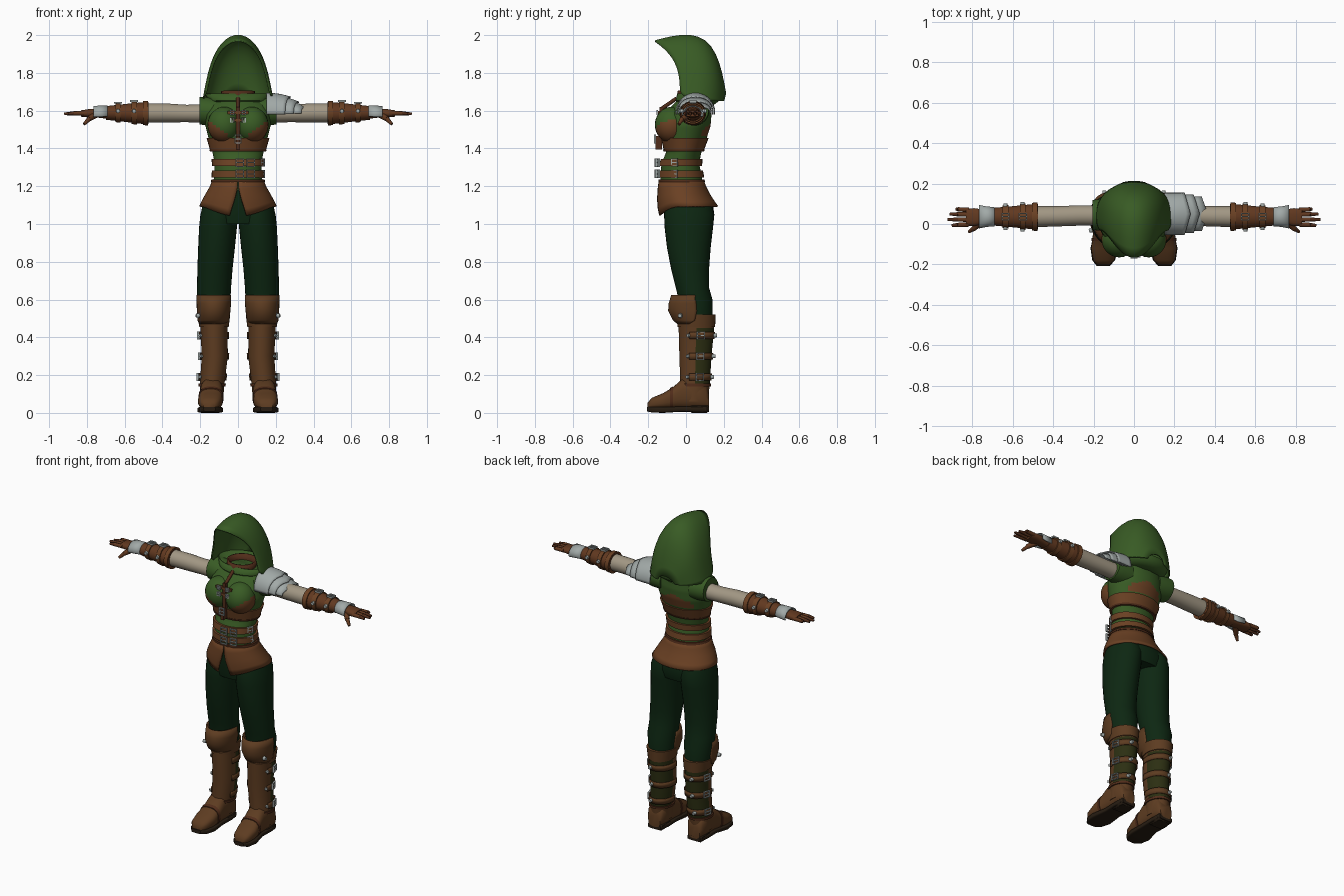
import bpy, bmesh
from math import sin, cos, pi, copysign
from mathutils import Vector, Matrix

if "Cube" in bpy.data.objects:
    bpy.data.objects.remove(bpy.data.objects["Cube"])


def material(name, rgb):
    m = bpy.data.materials.new(name)
    m.use_nodes = True
    m.diffuse_color = (*rgb, 1)
    m.node_tree.nodes["Principled BSDF"].inputs["Base Color"].default_value = (*rgb, 1)
    return m


GREEN = material("hood green", (.04, .105, .018))
TROUSER = material("trouser green", (.004, .02, .006))
BOOT = material("boot brown", (.11, .045, .015))
LEATHER = material("skirt leather", (.145, .052, .017))
GLOVE = material("glove brown", (.12, .04, .014))
STRAP = material("strap brown", (.08, .025, .01))
SLEEVE = material("sleeve beige", (.36, .31, .23))
SILVER = material("silver", (.36, .4, .39))
OLIVE = material("dark olive", (.025, .028, .006))
SOLE = material("sole dark", (.02, .012, .006))


def finish(name, bm, mats, mirror=False, thick=0, rule=None, bevel=0, subdiv=0):
    bmesh.ops.recalc_face_normals(bm, faces=bm.faces)
    if rule:
        for f in bm.faces:
            f.material_index = int(rule(f.calc_center_median(), f.normal))
    me = bpy.data.meshes.new(name)
    bm.to_mesh(me)
    bm.free()
    for m in (mats if isinstance(mats, tuple) else (mats,)):
        me.materials.append(m)
    me.shade_smooth()
    me.set_sharp_from_angle(angle=.8)
    ob = bpy.data.objects.new(name, me)
    bpy.context.collection.objects.link(ob)
    if subdiv:
        ob.modifiers.new("Smooth", 'SUBSURF').levels = subdiv
        ob.modifiers["Smooth"].render_levels = subdiv
    if thick:
        ob.modifiers.new("Thickness", 'SOLIDIFY').thickness = thick
    if bevel:
        ob.modifiers.new("Bevel", 'BEVEL').width = bevel
    if mirror:
        ob.modifiers.new("Mirror", 'MIRROR')
    return ob


def at(rings, h):
    """Section (h, centre, centre, radius, radius) interpolated at height h."""
    for a, b in zip(rings, rings[1:]):
        if h <= b[0]:
            t = (h - a[0]) / (b[0] - a[0])
            return tuple(p + (q - p) * t for p, q in zip(a, b))
    return rings[-1]


def grid(rows, closed):
    bm = bmesh.new()
    vs = [[bm.verts.new(p) for p in r] for r in rows]
    n = len(rows[0])
    for a, b in zip(vs, vs[1:]):
        for i in range(n if closed else n - 1):
            j = (i + 1) % n
            bm.faces.new((a[i], a[j], b[j], b[i]))
    return bm, vs


def loft(name, mats, rings, axis='z', n=32, gap=0, start=-pi / 2, power=1, steps=0,
         cap=True, shape=None, **kw):
    """Elliptical sections along an axis; gap (per ring) opens the section at angle start."""
    if steps:
        lo, hi = rings[0][0], rings[-1][0]
        rings = [at(rings, lo + (hi - lo) * i / steps) for i in range(steps + 1)]
    rows = []
    for k, (h, a, b, ra, rb) in enumerate(rings):
        g = gap[k] if isinstance(gap, tuple) else gap
        row = []
        for i in range(n):
            t = start + g + (2 * pi - 2 * g) * i / (n - 1 if gap else n)
            u, v = (copysign(abs(w) ** power, w) for w in (cos(t), sin(t)))
            u, v = a + ra * u, b + rb * v
            p = {'z': (u, v, h), 'x': (h, u, v), 'y': (u, h, v)}[axis]
            row.append(shape(p, t, k) if shape else p)
        rows.append(row)
    bm, vs = grid(rows, not gap)
    if cap and not gap:
        bm.faces.new(vs[0])
        bm.faces.new(vs[-1])
    return finish(name, bm, mats, **kw)


def band(name, mats, rings, lo, hi, grow, **kw):
    """Strap that hugs a lofted part."""
    secs = [at(rings, h) for h in (lo, hi)]
    return loft(name, mats, [(h, a, b, ra + grow, rb + grow) for h, a, b, ra, rb in secs], **kw)


def tube(name, mat, p, q, r0, r1, **kw):
    p, q = Vector(p), Vector(q)
    bm = bmesh.new()
    m = Matrix.Translation((p + q) / 2) @ (q - p).to_track_quat('Z', 'Y').to_matrix().to_4x4()
    bmesh.ops.create_cone(bm, cap_ends=True, segments=10, radius1=r0, radius2=r1,
                          depth=(q - p).length, matrix=m)
    return finish(name, bm, mat, **kw)


def box(name, mat, loc, size, **kw):
    bm = bmesh.new()
    bmesh.ops.create_cube(bm, size=1, matrix=Matrix.Translation(loc) @ Matrix.Diagonal((*size, 1)))
    return finish(name, bm, mat, **kw)


def buckle(name, loc, facing, w=.018, h=.018, bar=.005, **kw):
    """Square metal frame with a prong."""
    q = Vector(facing).to_track_quat('Z', 'Y').to_matrix().to_4x4()
    outer = [(-w, -h), (w, -h), (w, h), (-w, h)]
    bm = bmesh.new()
    for (x0, y0), (x1, y1) in list(zip(outer, outer[1:] + outer[:1])) + [((-w, 0), (w, 0))]:
        m = (Matrix.Translation(loc) @ q @ Matrix.Translation(((x0 + x1) / 2, (y0 + y1) / 2, 0))
             @ Matrix.Diagonal((abs(x1 - x0) + bar, abs(y1 - y0) + bar, .01, 1)))
        bmesh.ops.create_cube(bm, size=1, matrix=m)
    return finish(name, bm, SILVER, **kw)


# Hood: arches from the brim over the crown to the nape
arches = [(-.165, 1.965, -.03, 1.69, .165, 3), (-.07, 1.99, 0, 1.67, .178, 2),
          (.02, 2, .03, 1.655, .18, 1.5), (.1, 1.975, .08, 1.65, .18, 1),
          (.155, 1.9, .125, 1.65, .16, 1), (.185, 1.8, .165, 1.65, .125, 1),
          (.205, 1.69, .195, 1.65, .06, 1)]
rows = []
for cy, cz, fy, fz, w, bend in arches:
    row = []
    for i in range(25):
        a = pi * i / 24
        s = sin(a)
        x = copysign(w * (1 - .35 * s) * max(0, 1 - s ** 4) ** .5, cos(a))
        row.append((x, fy + (cy - fy) * s ** bend, fz + (cz - fz) * s))
    rows.append(row)
finish("hood", grid(rows, False)[0], GREEN, thick=-.008, subdiv=1)
loft("hood_mantle", GREEN, [(1.625, 0, .05, .09, .08), (1.655, 0, .06, .15, .11),
                            (1.69, 0, .075, .168, .115)], cap=False, thick=.006)
loft("neck_collar", STRAP, [(1.6, 0, .035, .08, .08), (1.67, 0, .035, .076, .076),
                            (1.705, 0, .045, .08, .078)], cap=False, thick=.01)

# Tunic with a back patch
torso = [(1.18, 0, -.015, .14, .115), (1.24, 0, -.025, .128, .11), (1.32, 0, -.03, .123, .1),
         (1.38, 0, -.012, .135, .093), (1.45, 0, -.007, .155, .115), (1.52, 0, .002, .172, .128),
         (1.58, 0, .008, .172, .127), (1.63, 0, .03, .155, .1), (1.67, 0, .04, .09, .07)]
loft("tunic", (GREEN, LEATHER), torso, steps=48, n=48,
     rule=lambda c, n: c.y > .07 and abs(c.x) < .11 and 1.47 < c.z < 1.55 - abs(c.x) * .4)
bm = bmesh.new()
bmesh.ops.create_uvsphere(bm, u_segments=24, v_segments=20, radius=1,
                          matrix=Matrix.Translation((.073, -.075, 1.525)) @ Matrix.Diagonal((.088, .09, .095, 1)))
finish("tunic_chest", bm, (GREEN, LEATHER), mirror=True,
       rule=lambda c, n: c.x > .05 and c.z < 1.43 + c.x * .75)
loft("tunic_sleeves", GREEN, [(.1, .04, 1.59, .08, .07), (.17, .045, 1.597, .078, .075),
                              (.205, .045, 1.6, .074, .072)], 'x', mirror=True)

# Sash, belts and metalwork
band("chest_sash", LEATHER, torso, 1.385, 1.455, .01)
band("sash_trim", STRAP, torso, 1.385, 1.395, .013)
for z in (1.325, 1.265):
    band("waist_belt", LEATHER, torso, z - .018, z + .018, .013)
    for x in (.01, .068):
        buckle("belt_buckle", (x, -.16 if x < .05 else -.145, z), (x * 2, -1, 0), .02, .02)
    buckle("side_buckle", (.128, -.06, z), (1, -.6, 0), .016, .018)
buckle("sash_buckle", (0, -.165, 1.45), (0, -1, 0), .016, .02)
box("sash_tongue", STRAP, (0, -.145, 1.43), (.02, .035, .07))
box("lacing_strip", STRAP, (0, -.131, 1.54), (.02, .02, .16))
tube("lacing_top", STRAP, (0, -.13, 1.61), (0, -.05, 1.665), .01, .01)
for z in (1.59, 1.55):
    box("chest_clasp_strap", LEATHER, (0, -.14, z), (.11, .014, .014))
    buckle("chest_clasps", (.03, -.152, z), (0, -1, 0), .01, .01, mirror=True)


# Flared leather skirt, split at the front
def skirt_hem(p, t, k):
    return (p[0], p[1], p[2] - .055 * (k / 4) * max(0, -sin(t)) ** 3)


loft("skirt", LEATHER, [(1.235, 0, -.025, .136, .119), (1.2, 0, -.022, .148, .128),
                        (1.16, 0, -.014, .172, .14), (1.12, 0, 0, .193, .152),
                        (1.095, 0, .012, .205, .158)],
     n=49, gap=(.02, .03, .1, .18, .22), thick=.01, shape=skirt_hem)
band("skirt_waistband", STRAP, torso, 1.222, 1.236, .012)

# Trousers
loft("trouser_hips", TROUSER, [(1.0, 0, .015, .19, .12), (1.05, 0, .017, .197, .133),
                               (1.12, 0, .01, .185, .13), (1.2, 0, -.015, .14, .11)])
loft("trouser_legs", TROUSER, [(.5, .128, .055, .078, .085), (.6, .129, .05, .089, .09),
                               (.66, .127, .035, .09, .088), (.76, .122, .022, .093, .1),
                               (.87, .114, .015, .097, .115), (.98, .106, .015, .1, .128),
                               (1.05, .1, .017, .099, .133), (1.1, .096, .015, .09, .12)], mirror=True)

# Boots: shafts, straps, knee flaps, feet and soles
shaft = [(.06, .14, .04, .06, .075), (.15, .137, .048, .065, .078), (.3, .123, .05, .069, .085),
         (.45, .127, .055, .072, .094), (.52, .128, .056, .082, .096)]
loft("boot_shafts", (BOOT, OLIVE), shaft, n=40, mirror=True,
     rule=lambda c, n: c.y > .055 and .15 < c.z < .45)
band("boot_cuffs", BOOT, shaft, .455, .522, .005, mirror=True)
band("boot_ankle_bands", STRAP, shaft, .14, .155, .007, mirror=True)
for z in (.41, .3, .19):
    h, cx, cy, rx, ry = at(shaft, z)
    band("boot_straps", BOOT, shaft, z - .018, z + .018, .008, gap=1.2, thick=.004, mirror=True)
    buckle("boot_buckles", (cx + rx + .008, cy + .025, z), (1, .3, 0), .02, .018, mirror=True)
    tube("boot_studs", SILVER, (cx + .02, cy + ry, z), (cx + .02, cy + ry + .02, z), .012, .009, mirror=True)
    tube("boot_side_studs", SILVER, (cx + rx, cy - .04, z), (cx + rx + .006, cy - .045, z), .01, .008, mirror=True)
loft("knee_flaps", BOOT, [(.47, .132, .045, .077, .09), (.49, .131, .04, .084, .11),
                          (.54, .129, .03, .089, .125), (.58, .128, .028, .091, .12),
                          (.625, .128, .03, .091, .108)],
     start=pi / 2, gap=(1.9, 1.5, 1.35, 1.35, 1.4), thick=.009, mirror=True)
tube("knee_studs", SILVER, (.205, -.03, .515), (.222, -.034, .515), .013, .01, mirror=True)
loft("boot_feet", BOOT, [(y, cx, (top + .02) / 2, w, (top - .02) / 2) for y, cx, top, w in (
    (-.203, .152, .055, .03), (-.18, .15, .08, .052), (-.12, .147, .105, .065), (-.07, .143, .135, .062),
    (-.02, .14, .18, .06), (.06, .14, .18, .06), (.105, .14, .15, .054), (.122, .14, .1, .042))],
    'y', power=.75, mirror=True)
loft("boot_soles", SOLE, [(-.207, .152, .02, .032, .012), (-.18, .15, .018, .056, .016),
                          (-.12, .147, .016, .068, .016), (-.03, .14, .02, .055, .014),
                          (.06, .14, .02, .058, .014), (.122, .14, .02, .045, .014)],
     'y', power=.4, mirror=True)
box("boot_heels", SOLE, (.14, .07, .022), (.1, .1, .044), bevel=.01, mirror=True)
loft("instep_straps", STRAP, [(-.085, .144, .075, .066, .056), (-.068, .143, .08, .066, .06)],
     'y', power=.75, mirror=True)

# Arms and bracers
loft("arm_sleeves", SLEEVE, [(.16, .042, 1.585, .05, .05), (.27, .042, 1.585, .05, .046),
                             (.38, .038, 1.588, .05, .05), (.5, .036, 1.588, .052, .05)], 'x', mirror=True)
bracer = [(.475, .036, 1.587, .064, .058), (.52, .036, 1.587, .06, .056),
          (.6, .036, 1.588, .052, .047), (.7, .036, 1.588, .043, .036)]
loft("bracers", GLOVE, bracer, 'x', mirror=True)
for x in (.49, .55, .635):
    band("bracer_straps", LEATHER, bracer, x - .014, x + .014, .007, axis='x', mirror=True)
for x in (.55, .635):
    h, cy, cz, ry, rz = at(bracer, x)
    buckle("bracer_top_buckles", (x, cy, cz + rz + .011), (0, 0, 1), .018, .016, mirror=True)
    for side in (-1, 1):
        tube("bracer_side_studs", SILVER, (x, cy + side * ry, cz + .01),
             (x, cy + side * (ry + .016), cz + .01), .012, .01, mirror=True)
loft("wrist_plates", SILVER, [(.69, .036, 1.585, .048, .042), (.725, .036, 1.583, .05, .044),
                              (.765, .036, 1.583, .058, .042)], 'x', gap=1.2, thick=.006, mirror=True)

# Gloved hands
loft("glove_palms", GLOVE, [(.69, .036, 1.587, .036, .03), (.74, .036, 1.587, .035, .024),
                            (.79, .034, 1.586, .044, .022), (.83, .034, 1.585, .042, .017)],
     'x', n=20, power=.8, mirror=True)
for y, tip, reach in ((.07, .075, .88), (.047, .049, .91), (.022, .022, .92), (-.002, -.007, .9)):
    mid = (.87, (y + tip) / 2, 1.586)
    tube("glove_fingers", GLOVE, (.815, y, 1.586), mid, .012, .011, mirror=True)
    tube("glove_fingertips", STRAP, mid, (reach, tip, 1.583), .011, .007, mirror=True)
tube("glove_thumb_bases", GLOVE, (.755, .015, 1.578), (.79, -.022, 1.555), .018, .014, mirror=True)
tube("glove_thumbs", GLOVE, (.787, -.02, 1.557), (.815, -.038, 1.528), .013, .008, mirror=True)

# Layered pauldron on the left shoulder only
for k, (x0, x1, lift) in enumerate(((.15, .25, .02), (.17, .295, .01), (.19, .335, 0))):
    rows = []
    for i in range(7):
        u = i / 6
        row = []
        for j in range(21):
            a = -.1 + (pi + .2) * j / 20
            x = x0 + (x1 - x0) * u + u * .03 * (1 - abs(cos(a)))
            drop = .05 * ((x - .15) / .2) ** 2
            row.append((x, .05 + (.085 + lift) * cos(a), 1.59 + (.085 + lift) * sin(a) - drop * sin(a)))
        rows.append(row)
    finish("pauldron_plate", grid(rows, False)[0], SILVER, thick=.007)
